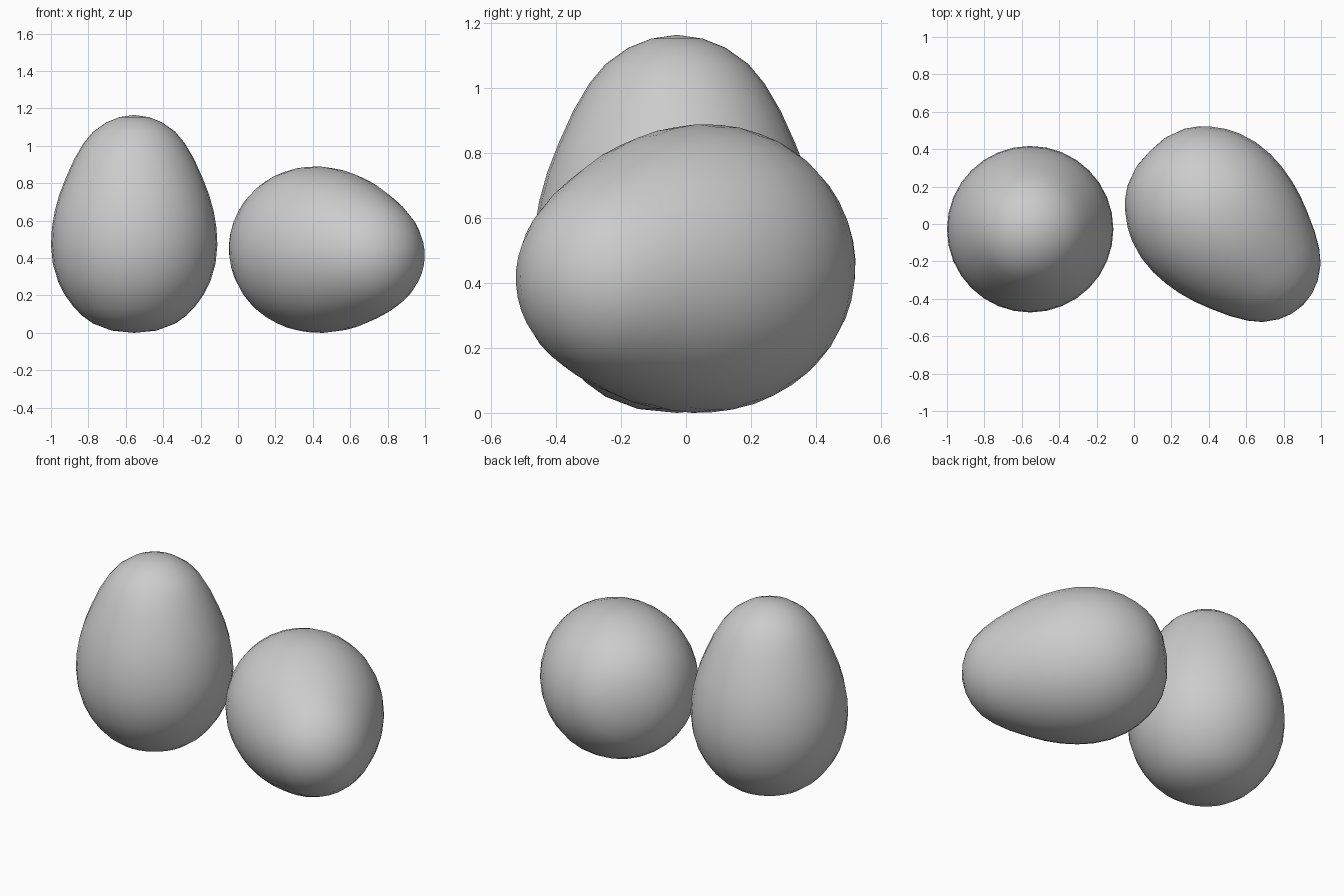
import bpy, bmesh, math
from mathutils import Matrix, Vector

if "Cube" in bpy.data.objects:
    bpy.data.objects.remove(bpy.data.objects["Cube"])

# Egg half-outline: (radius, height), blunt end at the bottom
PROFILE = [(0, 0), (0.12, 0.012), (0.22, 0.05), (0.28, 0.093), (0.325, 0.14),
           (0.372, 0.205), (0.407, 0.275), (0.435, 0.37), (0.445, 0.47),
           (0.44, 0.56), (0.425, 0.65), (0.40, 0.74), (0.365, 0.83),
           (0.32, 0.93), (0.27, 1.015), (0.22, 1.075), (0.15, 1.125),
           (0.08, 1.153), (0, 1.165)]


def make_egg(name, axis, low_corner):
    """Lathe an egg, point its narrow end along axis, put its bounds at low_corner."""
    bm = bmesh.new()
    verts = [bm.verts.new((r, 0, z)) for r, z in PROFILE]
    edges = [bm.edges.new(pair) for pair in zip(verts, verts[1:])]
    bmesh.ops.spin(bm, geom=verts + edges, cent=(0, 0, 0), axis=(0, 0, 1),
                   angle=math.tau, steps=32)
    bmesh.ops.remove_doubles(bm, verts=bm.verts, dist=0.0005)
    bmesh.ops.recalc_face_normals(bm, faces=bm.faces)
    turn = Vector((0, 0, 1)).rotation_difference(Vector(axis)).to_matrix()
    bmesh.ops.rotate(bm, verts=bm.verts, cent=(0, 0, 0), matrix=turn)
    low = Vector([min(v.co[i] for v in bm.verts) for i in range(3)])
    bmesh.ops.translate(bm, verts=bm.verts, vec=Vector(low_corner) - low)
    for face in bm.faces:
        face.smooth = True
    mesh = bpy.data.meshes.new(name)
    bm.to_mesh(mesh)
    bm.free()
    obj = bpy.data.objects.new(name, mesh)
    bpy.context.collection.objects.link(obj)
    return obj


# Egg standing on its blunt end
make_egg("standing_egg", (0, 0, 1), (-1.0, -0.473, 0))

# Egg lying on its side, narrow end towards front right and slightly down
yaw, pitch = math.radians(-45), math.radians(-4.5)
make_egg("lying_egg",
         (math.cos(yaw) * math.cos(pitch), math.sin(yaw) * math.cos(pitch), math.sin(pitch)),
         (-0.048, -0.524, 0))
